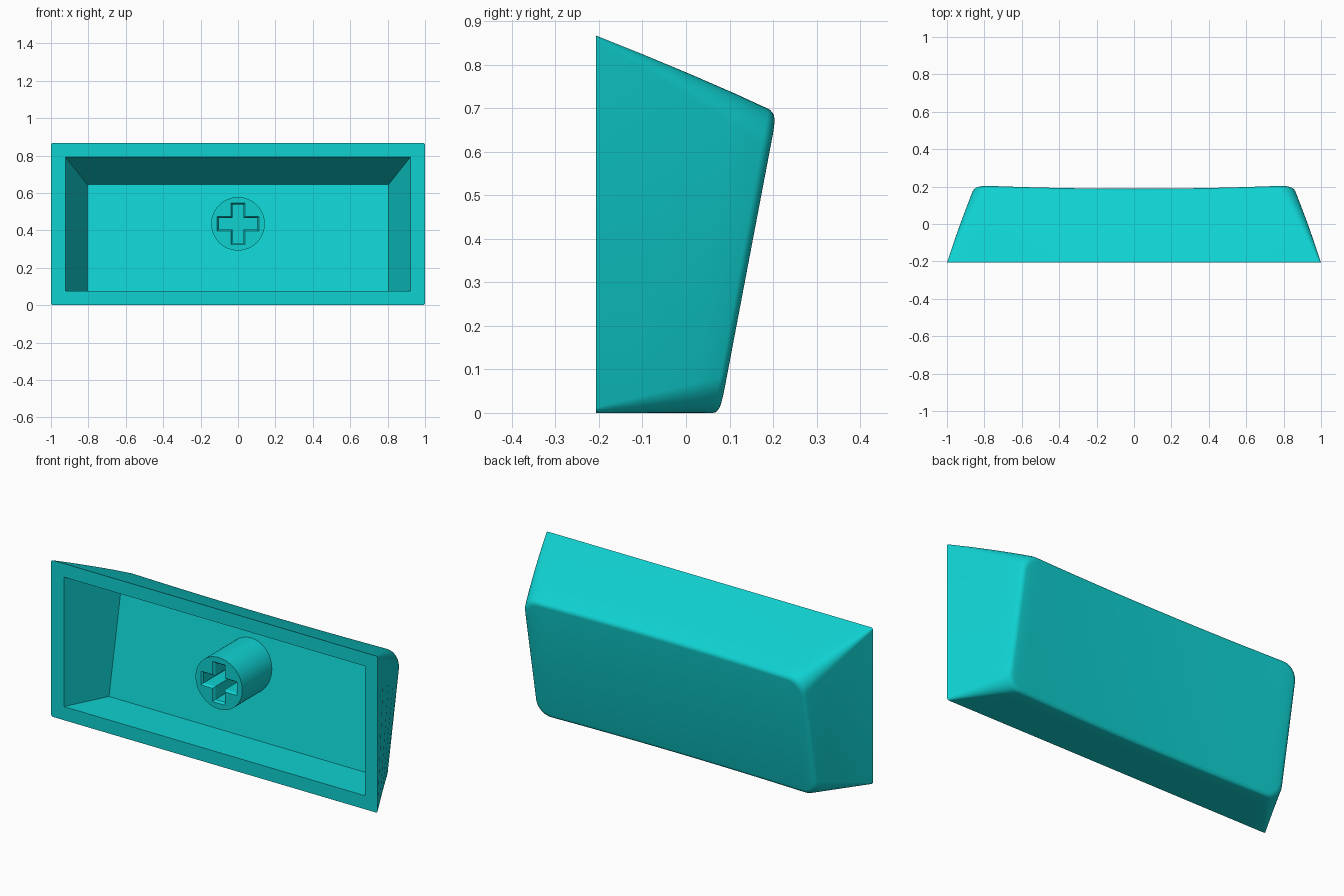
import bpy, bmesh, math

cube = bpy.data.objects.get("Cube")
if cube:
    bpy.data.objects.remove(cube, do_unlink=True)

MOUTH = -0.207      # y of the open side
STEM_Z = 0.435
ARC, SIDE = 8, 24   # corner segments, divisions along the long sides

teal = bpy.data.materials.new("teal plastic")
teal.use_nodes = True
teal.diffuse_color = (0.005, 0.64, 0.64, 1)
teal.node_tree.nodes["Principled BSDF"].inputs["Base Color"].default_value = teal.diffuse_color


def top_y(x, z):
    """Sloped outer face with a shallow cylindrical dish."""
    return 0.078 + 0.19 * z - 0.017 * max(0, 1 - (x / 0.82) ** 2)


def floor_y(x, z):
    return 0.007 + 0.19 * z


def mouth_y(x, z):
    return MOUTH


def half_outline(hx, half, r):
    """Upper half of a rounded rectangle, from right to left."""
    pts = []
    for i in range(ARC + 1):
        a = math.pi / 2 * i / ARC
        pts.append((hx - r + r * math.cos(a), half - r + r * math.sin(a)))
    for i in range(1, SIDE // 2 + 1):
        pts.append(((hx - r) * (1 - 2 * i / SIDE), half))
    return pts + [(-x, z) for x, z in reversed(pts[:-1])]


def ring(bm, hx, z0, z1, r, depth):
    mid, half = (z0 + z1) / 2, (z1 - z0) / 2
    upper = half_outline(hx, half, r)
    outline = upper + [(x, -z) for x, z in reversed(upper)]
    return [bm.verts.new((x, depth(x, mid + z), mid + z)) for x, z in outline]


def bridge(bm, a, b):
    n = len(a)
    for i in range(n):
        j = (i + 1) % n
        bm.faces.new((a[i], a[j], b[j], b[i]))


def cap(bm, loop):
    """Fill a ring with strips running from its upper to its lower half."""
    n = len(loop)
    for i in range(n // 2 - 1):
        bm.faces.new((loop[i], loop[i + 1], loop[n - 2 - i], loop[n - 1 - i]))


def finish(name, bm, angle):
    bmesh.ops.remove_doubles(bm, verts=bm.verts, dist=1e-5)
    bmesh.ops.recalc_face_normals(bm, faces=bm.faces)
    mesh = bpy.data.meshes.new(name)
    bm.to_mesh(mesh)
    bm.free()
    mesh.materials.append(teal)
    obj = bpy.data.objects.new(name, mesh)
    bpy.context.collection.objects.link(obj)
    bpy.ops.object.select_all(action='DESELECT')
    obj.select_set(True)
    bpy.context.view_layer.objects.active = obj
    bpy.ops.object.shade_smooth_by_angle(angle=math.radians(angle))
    return obj


# Shell: tapered outer walls, softened edge, dished face, hollow inside
bm = bmesh.new()


def outer_ring(t, inset):
    def depth(x, z):
        return MOUTH + t * (top_y(x, z) - MOUTH)
    return ring(bm, 1 - 0.145 * t - inset, inset, 0.867 - 0.177 * t - inset,
                0.012 + 0.073 * t - inset * 0.6, depth)


rings = [outer_ring(t, 0) for t in (0, 0.25, 0.5, 0.75)]
for k in range(6):
    a = math.pi / 2 * k / 5
    rings.append(outer_ring(1 - 0.05 * (1 - math.sin(a)), 0.02 * (1 - math.cos(a))))
cap(bm, rings[-1])
inner_mouth = ring(bm, 0.922, 0.075, 0.792, 0, mouth_y)
inner_floor = ring(bm, 0.805, 0.075, 0.645, 0, floor_y)
rings = [inner_floor, inner_mouth] + rings
for a, b in zip(rings, rings[1:]):
    bridge(bm, a, b)
cap(bm, inner_floor)
finish("keycap_shell", bm, 32)

# Stem: round post with a cross-shaped socket
bm = bmesh.new()
FRONT = -0.167


def circle(r, depth, n=64):
    pts = [(r * math.cos(2 * math.pi * i / n), STEM_Z + r * math.sin(2 * math.pi * i / n))
           for i in range(n)]
    return [bm.verts.new((x, depth(x, z), z)) for x, z in pts]


def cross(arm, w, y):
    quarter = [(arm, -w), (arm, w), (w, w)]
    verts = []
    for c, s in ((1, 0), (0, 1), (-1, 0), (0, -1)):
        verts += [bm.verts.new((c * u - s * v, y, STEM_Z + s * u + c * v)) for u, v in quarter]
    return verts


def loop_edges(loop):
    return [bm.edges.get((loop[i - 1], loop[i])) for i in range(len(loop))]


post_front = circle(0.143, lambda x, z: FRONT)
post_back = circle(0.143, lambda x, z: floor_y(x, z) + 0.005)
bridge(bm, post_front, post_back)
sockets = [cross(0.111, 0.038, FRONT), cross(0.102, 0.030, FRONT + 0.012),
           cross(0.102, 0.030, 0.03)]
for a, b in zip(sockets, sockets[1:]):
    bridge(bm, a, b)
bm.faces.new(sockets[-1])
bmesh.ops.triangle_fill(bm, use_beauty=True, normal=(0, -1, 0),
                        edges=loop_edges(post_front) + loop_edges(sockets[0]))
finish("stem", bm, 30)
